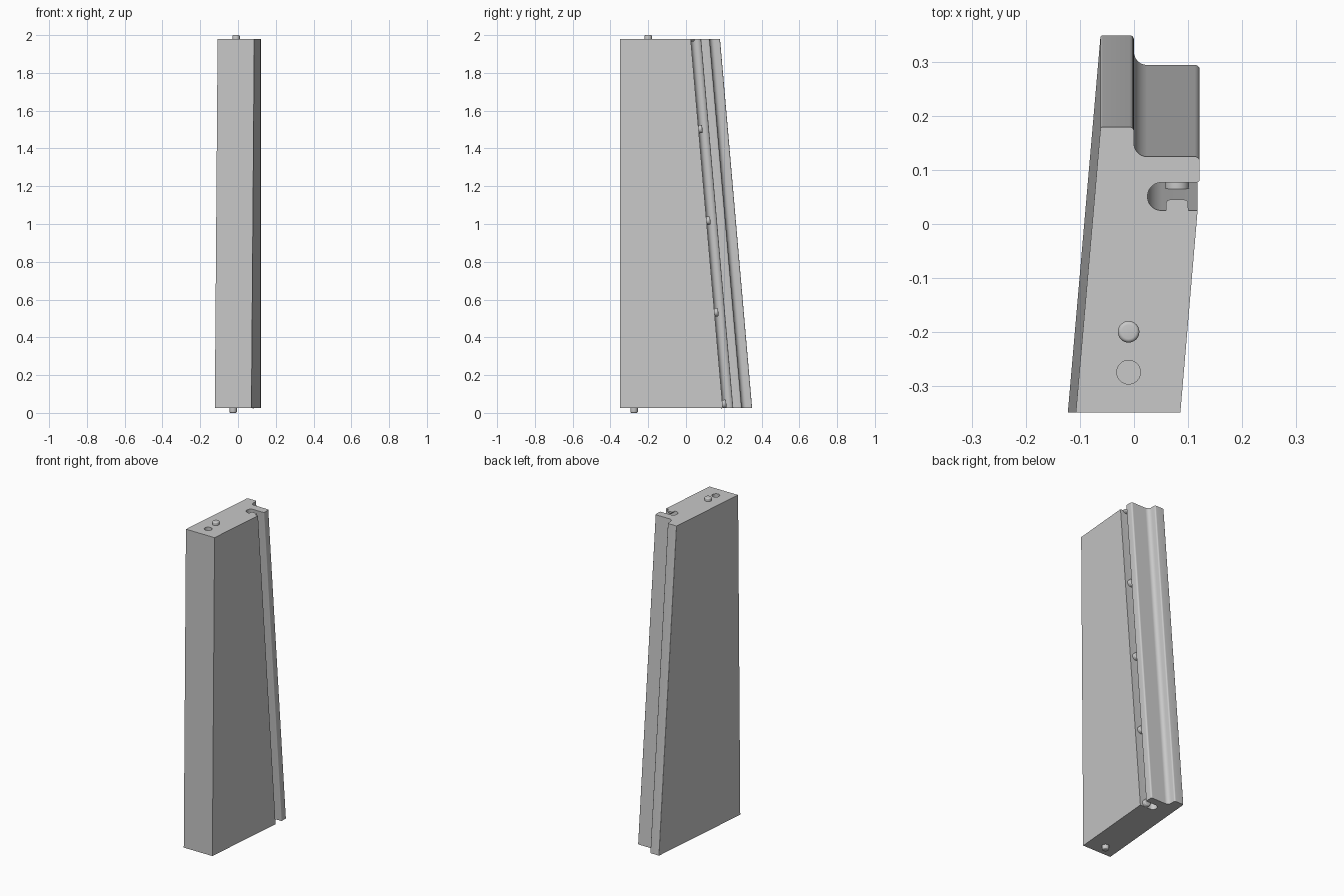
import bpy, bmesh, math
from mathutils import Vector, Matrix

if "Cube" in bpy.data.objects:
    bpy.data.objects.remove(bpy.data.objects["Cube"])

TOP, BOTTOM, FRONT = 1.98, 0.025, -0.35
LEAN = 0.087                      # slope of the rear edge and of the sides
SHIFT = (TOP - BOTTOM) * LEAN

COLOUR = (0.58, 0.58, 0.58, 1)
grey = bpy.data.materials.new("plain grey")
grey.use_nodes = True
grey.diffuse_color = COLOUR
grey.node_tree.nodes["Principled BSDF"].inputs["Base Color"].default_value = COLOUR


def make(name, bm):
    bmesh.ops.recalc_face_normals(bm, faces=bm.faces[:])
    mesh = bpy.data.meshes.new(name)
    bm.to_mesh(mesh)
    bm.free()
    mesh.materials.append(grey)
    obj = bpy.data.objects.new(name, mesh)
    bpy.context.collection.objects.link(obj)
    return obj


def smooth(obj):
    bpy.ops.object.select_all(action='DESELECT')
    obj.select_set(True)
    bpy.context.view_layer.objects.active = obj
    bpy.ops.object.shade_smooth_by_angle(angle=math.radians(32))


def fillet(prev, corner, nxt, r, steps=7):
    """Points of a rounded corner."""
    a, b = (prev - corner).normalized(), (nxt - corner).normalized()
    half = a.angle(b) / 2
    centre = corner + (a + b).normalized() * (r / math.sin(half))
    reach = r / math.tan(half)
    u, v = corner + a * reach - centre, corner + b * reach - centre
    start = math.atan2(u.y, u.x)
    sweep = math.atan2(u.x * v.y - u.y * v.x, u.dot(v))
    angles = [start + sweep * i / steps for i in range(steps + 1)]
    return [centre + r * Vector((math.cos(t), math.sin(t))) for t in angles]


def peg(name, radius, length, matrix, round_end=0.006, clip=None):
    """Cylinder along local z from the origin with a rounded far end."""
    bm = bmesh.new()
    bmesh.ops.create_cone(bm, cap_ends=True, segments=32, radius1=radius, radius2=radius,
                          depth=length, matrix=Matrix.Translation((0, 0, length / 2)))
    if round_end:
        rim = [e for e in bm.edges if all(v.co.z > length - 1e-5 for v in e.verts)]
        bmesh.ops.bevel(bm, geom=rim, offset=round_end, segments=4, profile=0.5, affect='EDGES')
    bm.transform(matrix)
    if clip:
        cut = bmesh.ops.bisect_plane(bm, geom=bm.verts[:] + bm.edges[:] + bm.faces[:],
                                     plane_co=(0, 0, clip), plane_no=(0, 0, 1), clear_outer=True)
        bmesh.ops.contextual_create(bm, geom=[g for g in cut["geom_cut"] if isinstance(g, bmesh.types.BMEdge)])
    return make(name, bm)


# Body: cross-section corners (x, y, radius), with slot and rear step
corners = [(-0.108, FRONT, 0), (0.086, FRONT, 0), (0.118, 0.025, 0),
           (0.025, 0.025, 0.0255), (0.025, 0.077, 0.0255), (0.122, 0.077, 0.006),
           (0.122, 0.125, 0.009), (0, 0.125, 0.024), (0, 0.18, 0.008), (-0.062, 0.18, 0.004)]
pts = [Vector((x, y)) for x, y, r in corners]
outline = []
for i, (x, y, r) in enumerate(corners):
    nxt = pts[(i + 1) % len(pts)]
    outline += fillet(pts[i - 1], pts[i], nxt, r) if r else [pts[i]]

bm = bmesh.new()
upper = [bm.verts.new((p.x, p.y, TOP)) for p in outline]
lower = []
for p in outline:
    at_front = p.y < FRONT + 0.001
    q = (p.x - SHIFT * LEAN, p.y) if at_front else (p.x, p.y + SHIFT)
    lower.append(bm.verts.new((*q, BOTTOM)))
bm.faces.new(upper)
bm.faces.new(lower[::-1])
for i in range(len(outline)):
    bm.faces.new((upper[i - 1], lower[i - 1], lower[i], upper[i]))
body = make("body", bm)

# Locating holes in both ends
down = Matrix.Rotation(math.pi, 4, 'X')
cutters = [
    peg("top_hole_cutter", 0.022, 0.06, Matrix.Translation((-0.01, -0.275, TOP - 0.03)), 0),
    peg("bottom_hole_cutter", 0.022, 0.06, Matrix.Translation((-0.026, -0.2, BOTTOM + 0.03)) @ down, 0)]
bpy.context.view_layer.objects.active = body
for cutter in cutters:
    cutter.hide_render = True
    mod = body.modifiers.new("hole", 'BOOLEAN')
    mod.operation, mod.solver, mod.object = 'DIFFERENCE', 'EXACT', cutter
    bpy.ops.object.modifier_apply(modifier=mod.name)
    bpy.data.objects.remove(cutter)
smooth(body)

# Locating pins on both ends
smooth(peg("top_pin", 0.02, 0.03, Matrix.Translation((-0.01, -0.2, TOP - 0.01)), 0.007))
smooth(peg("bottom_pin", 0.02, 0.035, Matrix.Translation((-0.026, -0.275, BOTTOM + 0.01)) @ down, 0.007))

# Snap studs along the front wall of the slot, the highest cut flush
tilt = Matrix.Rotation(-math.pi / 2 + math.atan(LEAN), 4, 'X')
for i in range(5):
    z = 0.046 + i * 0.485
    wall = 0.025 + (TOP - z) * LEAN
    spot = Matrix.Translation((0.08, wall - 0.01, z))
    smooth(peg(f"slot_stud_{i + 1}", 0.022, 0.03, spot @ tilt, 0.006, TOP if i == 4 else None))
